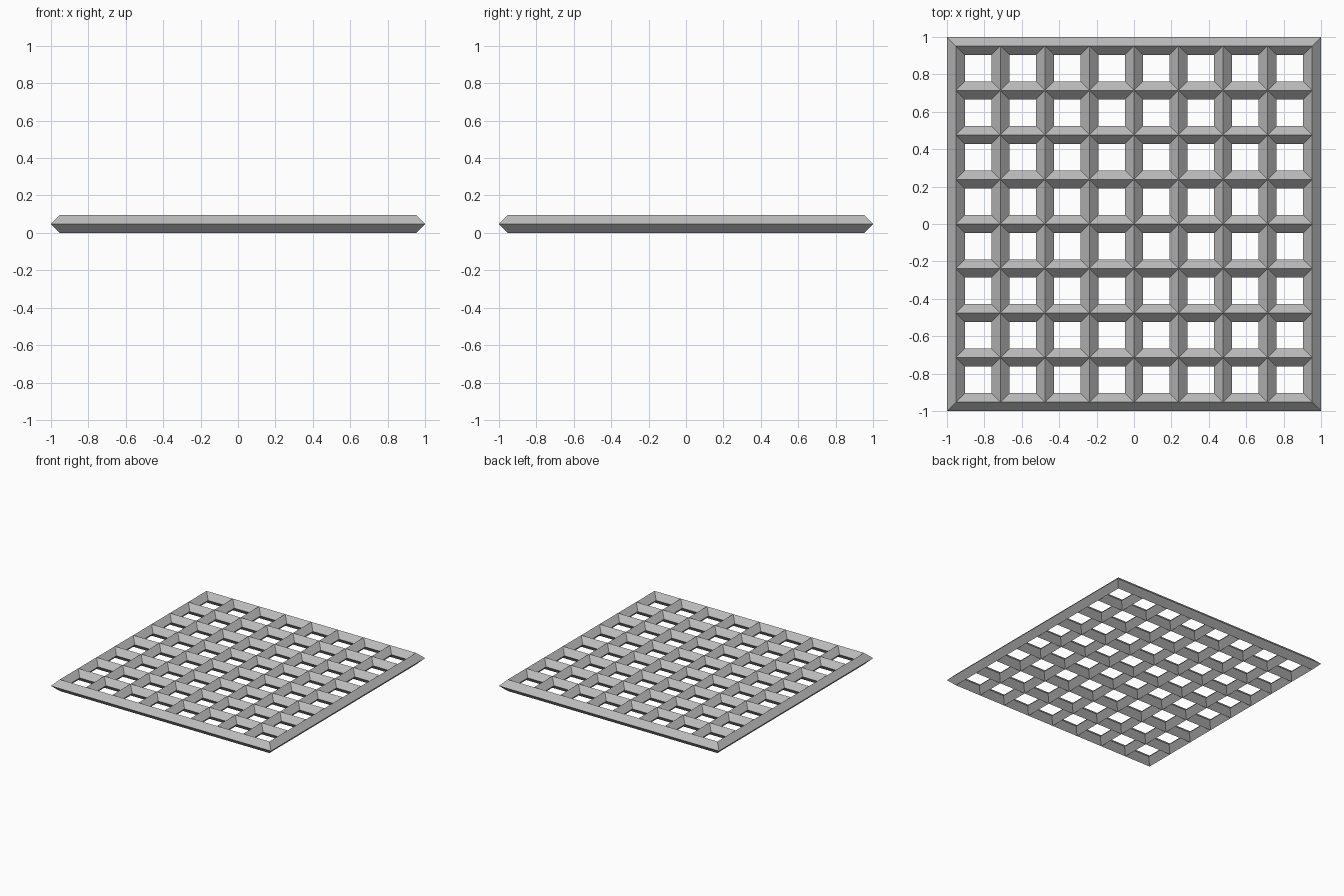
import bpy, bmesh

if "Cube" in bpy.data.objects:
    bpy.data.objects.remove(bpy.data.objects["Cube"])

CELLS = 8             # openings per side
HALF = 2 / 42         # half width of a diamond-section bar
PITCH = 5 * HALF      # spacing between bar ridges
START = -1 + HALF     # position of the first ridge

grey = bpy.data.materials.new("plain grey")
grey.diffuse_color = (0.5, 0.5, 0.5, 1)
grey.use_nodes = True
grey.node_tree.nodes["Principled BSDF"].inputs["Base Color"].default_value = grey.diffuse_color

bm = bmesh.new()


def ring(x0, y0, x1, y1, z):
    """Four corners of a level rectangle."""
    return [bm.verts.new((x, y, z)) for x, y in
            ((x0, y0), (x1, y0), (x1, y1), (x0, y1))]


def bevel_band(lo, mid, hi):
    """Join a lower, a middle and an upper rectangle with mitred slopes."""
    for a, b in ((lo, mid), (mid, hi)):
        for i in range(4):
            j = (i + 1) % 4
            bm.faces.new((a[i], a[j], b[j], b[i]))


def sloped_wall(x0, y0, x1, y1, inset):
    """Wall whose middle is moved inward (or outward) from its ridges."""
    bevel_band(ring(x0, y0, x1, y1, 0),
               ring(x0 + inset, y0 + inset, x1 - inset, y1 - inset, HALF),
               ring(x0, y0, x1, y1, 2 * HALF))


# Walls of every opening
for i in range(CELLS):
    for j in range(CELLS):
        x, y = START + i * PITCH, START + j * PITCH
        sloped_wall(x, y, x + PITCH, y + PITCH, HALF)

# Outer rim, split along the ridges so it joins the openings
for z in (0, 2 * HALF):
    for side in range(4):
        def place(t, d):
            return [(t, -d), (d, t), (-t, d), (-d, -t)][side]
        top = [bm.verts.new((*place(START + k * PITCH, -START), z))
               for k in range(CELLS + 1)]
        edge = [bm.verts.new((*place(t, 1), HALF)) for t in (-1, 1)]
        bm.faces.new(edge + top[::-1])

# Weld into one closed lattice with outward faces
bmesh.ops.remove_doubles(bm, verts=bm.verts, dist=1e-4)
bmesh.ops.recalc_face_normals(bm, faces=bm.faces)
mesh = bpy.data.meshes.new("lattice_grid")
bm.to_mesh(mesh)
bm.free()
mesh.materials.append(grey)
grid = bpy.data.objects.new("lattice_grid", mesh)
bpy.context.collection.objects.link(grid)
